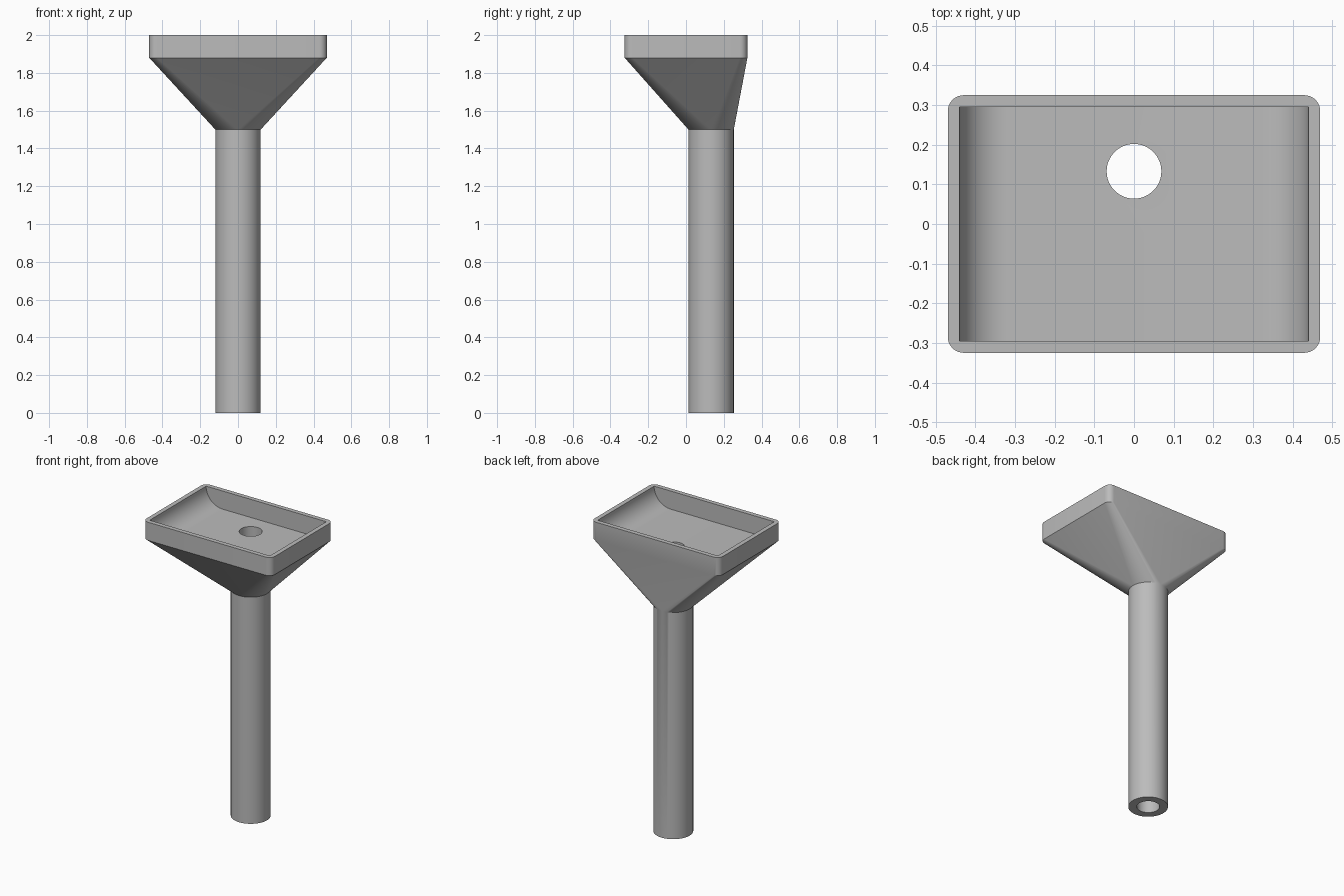
import bpy, bmesh
from math import sin, cos, pi
from mathutils import Vector

if "Cube" in bpy.data.objects:
    bpy.data.objects.remove(bpy.data.objects["Cube"])

TOP, BOWL_BASE, NECK = 2.0, 1.88, 1.5
HALF_X, HALF_Y, CORNER, LIP = 0.47, 0.325, 0.04, 0.03
PIPE_Y, PIPE_R, DRAIN_R = 0.133, 0.12, 0.069

grey = bpy.data.materials.new("light_grey")
grey.use_nodes = True
grey.diffuse_color = (0.5, 0.5, 0.5, 1)
grey.node_tree.nodes["Principled BSDF"].inputs["Base Color"].default_value = (0.5, 0.5, 0.5, 1)


def circle(r, z, n=64):
    return [Vector((r * cos(2 * pi * i / n), PIPE_Y + r * sin(2 * pi * i / n), z)) for i in range(n)]


def rounded_rect(z, n=8):
    pts = []
    for q, (sx, sy) in enumerate([(1, 1), (-1, 1), (-1, -1), (1, -1)]):
        for i in range(n + 1):
            a = (q + i / n) * pi / 2
            pts.append(Vector((sx * (HALF_X - CORNER) + CORNER * cos(a),
                               sy * (HALF_Y - CORNER) + CORNER * sin(a), z)))
    return pts


def finish(bm, name):
    bmesh.ops.recalc_face_normals(bm, faces=bm.faces)
    mesh = bpy.data.meshes.new(name)
    bm.to_mesh(mesh)
    bm.free()
    mesh.materials.append(grey)
    ob = bpy.data.objects.new(name, mesh)
    bpy.context.collection.objects.link(ob)
    return ob


def prism(name, ring, offset):
    bm = bmesh.new()
    face = bm.faces.new([bm.verts.new(p) for p in ring])
    new = bmesh.ops.extrude_face_region(bm, geom=[face], use_keep_orig=True)["geom"]
    bmesh.ops.translate(bm, vec=offset, verts=[v for v in new if isinstance(v, bmesh.types.BMVert)])
    return finish(bm, name)


def boolean(ob, tool, operation):
    bpy.context.view_layer.objects.active = ob
    mod = ob.modifiers.new(operation.lower(), 'BOOLEAN')
    mod.object, mod.operation, mod.solver = tool, operation, 'EXACT'
    bpy.ops.object.modifier_apply(modifier=mod.name)
    bpy.data.objects.remove(tool)


# Basin with its underside drawn in to the round neck
bm = bmesh.new()
for p in rounded_rect(TOP) + rounded_rect(BOWL_BASE) + circle(PIPE_R, NECK):
    bm.verts.new(p)
bmesh.ops.convex_hull(bm, input=bm.verts)
bmesh.ops.dissolve_limit(bm, angle_limit=0.002, verts=bm.verts, edges=bm.edges)
basin = finish(bm, "basin_and_pedestal")

# Pedestal pipe
boolean(basin, prism("pedestal", circle(PIPE_R, 0), Vector((0, 0, NECK))), 'UNION')

# Bowl hollow: a trough with rounded ends and flat front and back walls
r, half = TOP - BOWL_BASE, HALF_X - LIP
right = [(half - r + r * sin(t), TOP - r * cos(t)) for t in [i * pi / 32 for i in range(17)]]
right.append((half, TOP + 0.1))
profile = right + [(-x, z) for x, z in reversed(right)]
depth = HALF_Y - LIP
hollow = prism("bowl_cutter", [Vector((x, -depth, z)) for x, z in profile], Vector((0, 2 * depth, 0)))
boolean(basin, hollow, 'DIFFERENCE')

# Drain running the full height
drain = prism("drain_cutter", circle(DRAIN_R, -0.1), Vector((0, 0, TOP + 0.2)))
boolean(basin, drain, 'DIFFERENCE')

bpy.ops.object.select_all(action='DESELECT')
basin.select_set(True)
bpy.context.view_layer.objects.active = basin
bpy.ops.object.shade_smooth_by_angle(angle=pi / 7)
